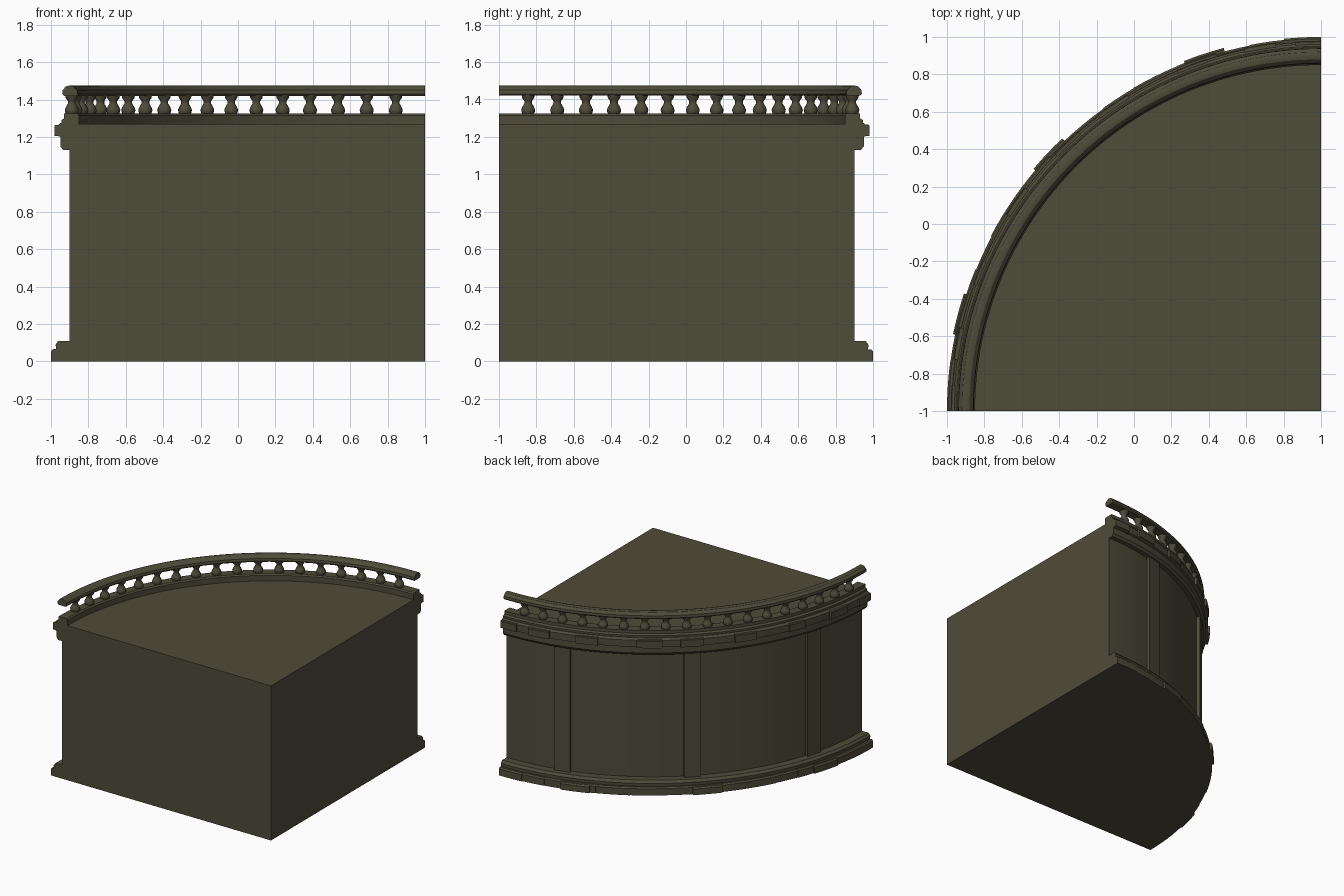
import bpy, bmesh, math, random
from mathutils import Matrix

if "Cube" in bpy.data.objects:
    bpy.data.objects.remove(bpy.data.objects["Cube"])

random.seed(4)
CX, CY = 1.0, -1.0          # centre of the quarter circle

stone = bpy.data.materials.new("dark olive stone")
stone.diffuse_color = (0.078, 0.072, 0.042, 1)
stone.use_nodes = True
stone.node_tree.nodes["Principled BSDF"].inputs["Base Color"].default_value = stone.diffuse_color


def finish(name, bm, angle=30):
    bmesh.ops.recalc_face_normals(bm, faces=bm.faces)
    me = bpy.data.meshes.new(name)
    bm.to_mesh(me)
    bm.free()
    me.materials.append(stone)
    ob = bpy.data.objects.new(name, me)
    bpy.context.collection.objects.link(ob)
    bpy.ops.object.select_all(action='DESELECT')
    ob.select_set(True)
    bpy.context.view_layer.objects.active = ob
    bpy.ops.object.shade_smooth_by_angle(angle=math.radians(angle))
    return ob


def sweep(bm, profile, a0=90, a1=180, n=48):
    """Sweep a closed (radius, z) profile around the arc and cap both ends."""
    rings = []
    for i in range(n + 1):
        a = math.radians(a0 + (a1 - a0) * i / n)
        rings.append([bm.verts.new((CX + r * math.cos(a), CY + r * math.sin(a), z))
                      for r, z in profile])
    m = len(profile)
    for p, q in zip(rings, rings[1:]):
        for j in range(m):
            k = (j + 1) % m
            bm.faces.new((p[j], p[k], q[k], q[j]))
    bm.faces.new(rings[0])
    bm.faces.new(rings[-1])


def ring(name, profile):
    bm = bmesh.new()
    sweep(bm, profile)
    return finish(name, bm)


def blocks(name, spans, z0, z1, bevel):
    """Separate curved stones: spans are (start angle, end angle, outer radius)."""
    bm = bmesh.new()
    for a0, a1, r in spans:
        sweep(bm, [(1.89, z0), (r, z0), (r, z1 - bevel), (r - bevel, z1), (1.89, z1)],
              a0, a1, max(2, round((a1 - a0) / 2)))
    return finish(name, bm)


# quarter-round body
bm = bmesh.new()
outline = [(CX, CY)] + [(CX + 1.9 * math.cos(math.radians(90 + 90 * i / 48)),
                         CY + 1.9 * math.sin(math.radians(90 + 90 * i / 48))) for i in range(49)]
bottom = bm.faces.new([bm.verts.new((x, y, 0)) for x, y in outline])
top = bmesh.ops.extrude_face_region(bm, geom=[bottom])["geom"]
bmesh.ops.translate(bm, vec=(0, 0, 1.27), verts=[v for v in top if isinstance(v, bmesh.types.BMVert)])
finish("body", bm)

# pilasters on the curved wall
PIL = (104.4, 133.8, 163.6)
bm = bmesh.new()
for a in PIL:
    sweep(bm, [(1.88, 0.1), (1.925, 0.1), (1.925, 1.15), (1.88, 1.15)], a - 1.9, a + 1.9, 2)
finish("pilasters", bm)

# base mouldings with uneven stones
ring("base_upper_course", [(1.89, 0.05), (1.972, 0.05), (1.975, 0.09), (1.96, 0.11), (1.89, 0.11)])
spans, a = [], 90.0
while a < 179.9:
    b = min(a + random.uniform(5, 8), 180)
    if 180 - b < 4:
        b = 180
    spans.append((a, b, 2.0 if a == 90 or b == 180 else random.uniform(1.99, 2.0)))
    a = b
blocks("base_lower_course", spans, 0.0, 0.065, 0.01)
blocks("base_plinths", [(c - 3.2, c + 3.2, 2.01) for c in (108.2, 136.7, 165)], 0.0, 0.06, 0.01)

# frieze under the balustrade with projecting stones
ring("frieze", [(1.89, 1.13), (1.935, 1.13), (1.95, 1.15), (1.95, 1.20), (1.965, 1.205),
                (1.965, 1.26), (1.95, 1.275), (1.89, 1.275)])
blocks("frieze_stones", [(90, 94, 1.98), (97, 102, 1.985), (108, 113, 1.98), (121.5, 127, 1.985),
                         (131, 136, 1.98), (143, 148, 1.985), (156, 160, 1.98),
                         (167, 172, 1.985), (176, 180, 1.98)], 1.205, 1.265, 0.005)

# parapet kerb
ring("parapet_kerb", [(1.85, 1.26), (1.945, 1.26), (1.945, 1.29), (1.93, 1.30),
                      (1.93, 1.325), (1.86, 1.325), (1.85, 1.315)])

# turned balusters
PROFILE = [(0.030, 1.32), (0.036, 1.333), (0.038, 1.345), (0.032, 1.36), (0.021, 1.378),
           (0.021, 1.392), (0.033, 1.408), (0.036, 1.425)]
bm = bmesh.new()
for i in range(1, 19):
    t = math.radians(90 + 90 * i / 19)
    x, y = CX + 1.895 * math.cos(t), CY + 1.895 * math.sin(t)
    loops = [[bm.verts.new((x + r * math.cos(t + k * math.pi / 5),
                            y + r * math.sin(t + k * math.pi / 5), z)) for k in range(10)]
             for r, z in PROFILE]
    for p, q in zip(loops, loops[1:]):
        for k in range(10):
            bm.faces.new((p[k], p[(k + 1) % 10], q[(k + 1) % 10], q[k]))
    bm.faces.new(loops[0])
    bm.faces.new(loops[-1])
finish("balusters", bm, 40)

# handrail
ring("handrail", [(1.865, 1.42), (1.93, 1.42), (1.94, 1.43), (1.938, 1.45), (1.92, 1.47),
                  (1.90, 1.475), (1.88, 1.47), (1.86, 1.45), (1.857, 1.43)])
